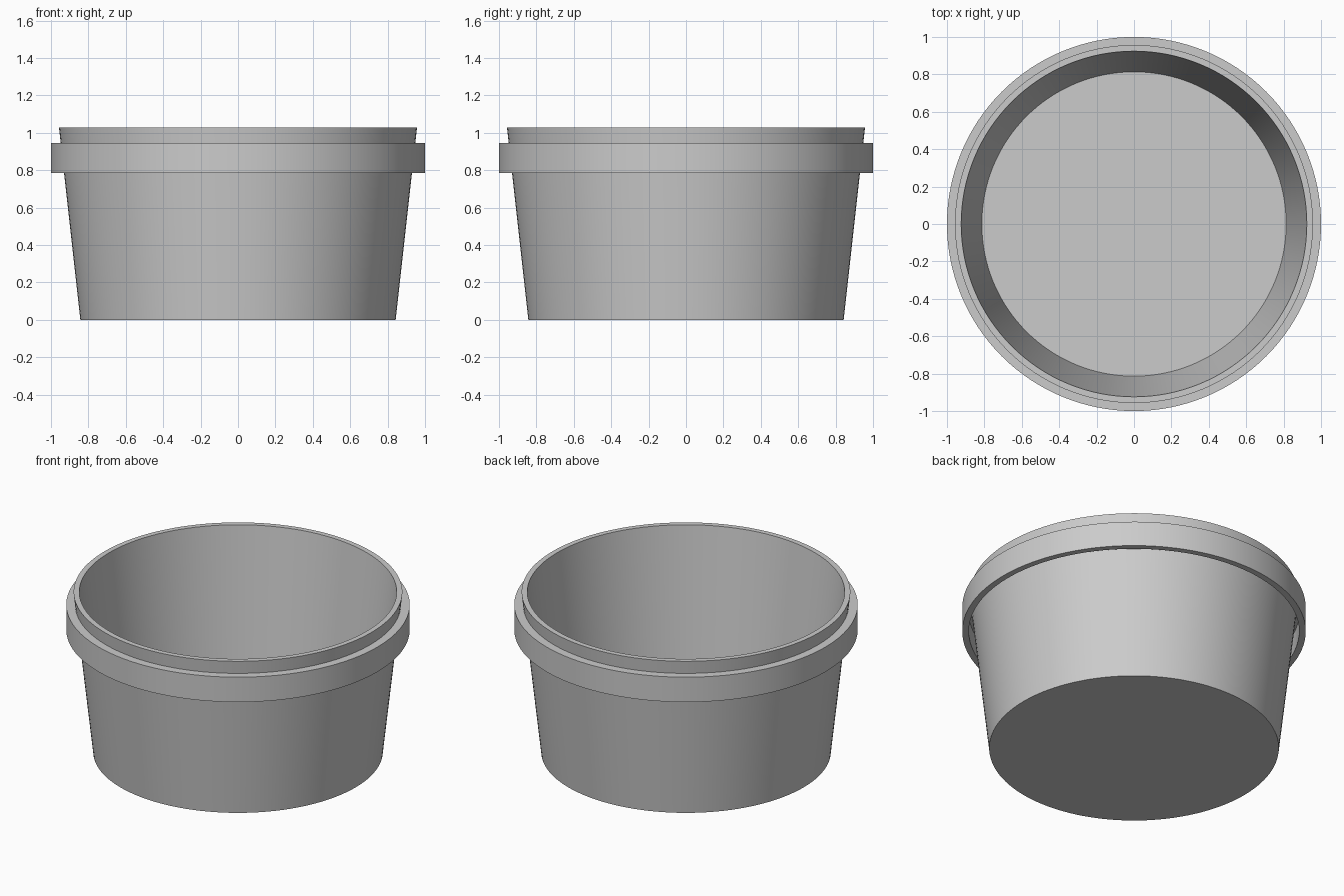
import bpy, math

cube = bpy.data.objects.get("Cube")
if cube:
    bpy.data.objects.remove(cube, do_unlink=True)

SEGMENTS = 128
WALL = 0.033      # wall thickness
HEIGHT = 1.027
BASE_R, RIM_R = 0.843, 0.957

grey = bpy.data.materials.new("light grey plastic")
grey.use_nodes = True
colour = (0.6, 0.6, 0.6, 1)
grey.diffuse_color = colour
grey.node_tree.nodes["Principled BSDF"].inputs["Base Color"].default_value = colour


def outer_radius(z):
    return BASE_R + (RIM_R - BASE_R) * z / HEIGHT


def lathe(name, profile):
    """Spin a radius/height profile about z; radius 0 makes a pole."""
    verts, faces, rings = [], [], []
    for r, z in profile:
        start = len(verts)
        if r == 0:
            verts.append((0, 0, z))
            rings.append([start] * SEGMENTS)
            continue
        for i in range(SEGMENTS):
            a = math.tau * i / SEGMENTS
            verts.append((r * math.cos(a), r * math.sin(a), z))
        rings.append(list(range(start, start + SEGMENTS)))
    for low, high in zip(rings, rings[1:]):
        for i in range(SEGMENTS):
            j = (i + 1) % SEGMENTS
            quad = [low[i], low[j], high[j], high[i]]
            faces.append(list(dict.fromkeys(quad)))
    mesh = bpy.data.meshes.new(name)
    mesh.from_pydata(verts, [], faces)
    mesh.materials.append(grey)
    obj = bpy.data.objects.new(name, mesh)
    bpy.context.collection.objects.link(obj)
    bpy.ops.object.select_all(action='DESELECT')
    obj.select_set(True)
    bpy.context.view_layer.objects.active = obj
    bpy.ops.object.shade_smooth_by_angle(angle=math.radians(30))
    return obj


# Tapered tub with an overhanging collar whose skirt is open underneath
skirt_top, skirt_bottom = 0.945, 0.785
skirt_inner = 1 - WALL - 0.005
ceiling = skirt_top - WALL
lathe("tub", [
    (0, 0),
    (BASE_R, 0),
    (outer_radius(ceiling), ceiling),
    (skirt_inner, ceiling),
    (skirt_inner, skirt_bottom),
    (1, skirt_bottom),
    (1, skirt_top),
    (outer_radius(skirt_top), skirt_top),
    (RIM_R, HEIGHT),
    (RIM_R - WALL, HEIGHT),
    (outer_radius(WALL) - WALL, WALL),
    (0, WALL),
])
